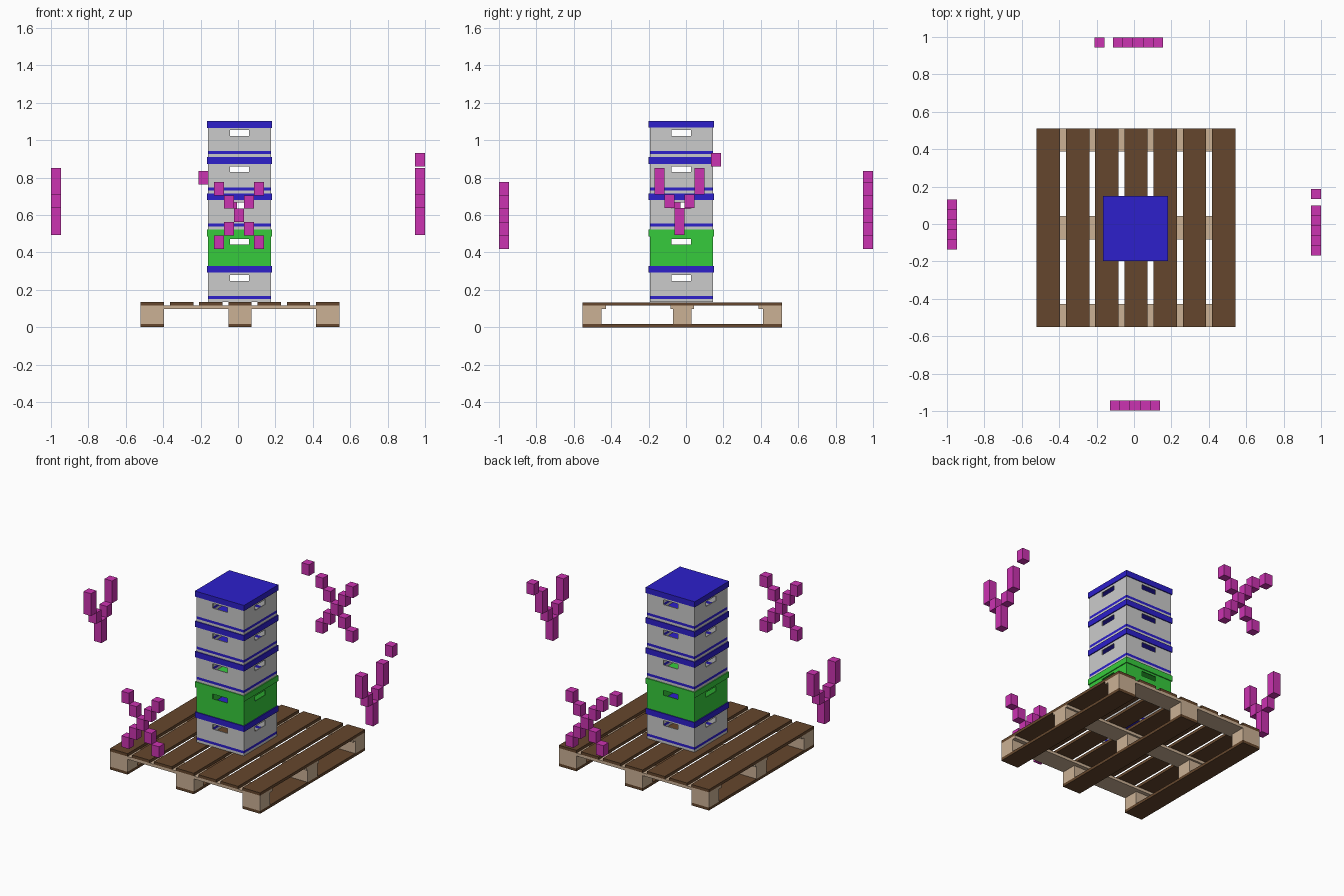
import bpy, bmesh
from mathutils import Matrix, Vector

if "Cube" in bpy.data.objects:
    bpy.data.objects.remove(bpy.data.objects["Cube"])


def material(name, rgb):
    m = bpy.data.materials.new(name)
    m.diffuse_color = (*rgb, 1)
    m.use_nodes = True
    m.node_tree.nodes["Principled BSDF"].inputs["Base Color"].default_value = m.diffuse_color
    return m


GREY = material("light_grey", (0.60, 0.60, 0.60))
BLUE = material("blue", (0.026, 0.014, 0.60))
GREEN = material("green", (0.037, 0.60, 0.045))
BROWN = material("brown_wood", (0.13, 0.062, 0.026))
TAN = material("tan_wood", (0.60, 0.44, 0.30))
MAGENTA = material("magenta", (0.60, 0.033, 0.44))


def finish(name, bm, *mats):
    me = bpy.data.meshes.new(name)
    bm.to_mesh(me)
    bm.free()
    for m in mats:
        me.materials.append(m)
    ob = bpy.data.objects.new(name, me)
    bpy.context.collection.objects.link(ob)
    return ob


def boxes(name, mat, items):
    """One object made of (centre, size) boxes."""
    bm = bmesh.new()
    for c, s in items:
        bmesh.ops.create_cube(bm, size=1, matrix=Matrix.Translation(c) @ Matrix.Diagonal((*s, 1)))
    return finish(name, bm, mat)


# Pallet
PX, PY, W = 0.011, -0.02, 1.063
SLAT = 0.125
cols = [PX + k * (W - SLAT) / 2 for k in (-1, 0, 1)]
rows = [PY + k * (W - SLAT) / 2 for k in (-1, 0, 1)]
block_rows = [PY + k * (W - 0.10) / 2 for k in (-1, 0, 1)]
boxes("pallet_top_slats", BROWN,
      [((PX + i * (W - SLAT) / 6, PY, 0.125), (SLAT, W, 0.018)) for i in range(-3, 4)])
boxes("pallet_cross_boards", TAN, [((PX, y, 0.107), (W, SLAT, 0.018)) for y in rows])
boxes("pallet_blocks", TAN, [((x, y, 0.058), (SLAT, 0.10, 0.08)) for x in cols for y in block_rows])
boxes("pallet_bottom_boards", BROWN, [((x, PY, 0.009), (SLAT, W, 0.018)) for x in cols])

# Stack of open-bottomed boxes with hand slots in all four sides
CX, CY, HALF, LID = 0.008, -0.025, 0.168, 0.174
PITCH, LID_H, SLOT = 0.1935, 0.036, 0.052


def crate_walls(name, z0, mats):
    top = z0 + PITCH
    us = [-HALF, -SLOT, SLOT, HALF]
    zs = [z0, z0 + 0.016, z0 + 0.032, top - 0.08, top - 0.049, top - LID_H]
    bm = bmesh.new()
    for q in range(4):
        rot = Matrix.Translation((CX, CY, 0)) @ Matrix.Rotation(q * 1.5707963, 4, 'Z')
        grid = [[bm.verts.new(rot @ Vector((u, -HALF, z))) for u in us] for z in zs]
        for r in range(5):
            for c in range(3):
                if (r, c) == (3, 1):      # hand slot
                    continue
                f = bm.faces.new((grid[r][c], grid[r][c + 1], grid[r + 1][c + 1], grid[r + 1][c]))
                f.material_index = 1 if r == 1 and len(mats) > 1 else 0   # stripe near the foot
    bmesh.ops.remove_doubles(bm, verts=bm.verts, dist=1e-4)
    ob = finish(name, bm, *mats)
    sol = ob.modifiers.new("thickness", 'SOLIDIFY')
    sol.thickness, sol.offset = 0.006, -1


for i in range(5):
    z0 = 0.135 + i * PITCH
    green = i == 1
    label = "green_box" if green else f"grey_box_{i + 1}"
    crate_walls(label + "_walls", z0, [GREEN] if green else [GREY, BLUE])
    boxes(label + "_lid", GREEN if green else BLUE,
          [((CX, CY, z0 + PITCH - LID_H / 2), (2 * LID, 2 * LID, LID_H))])

# Floating side markers made of small blocks: (sideways step, row, rows tall)
CROSS = [(0, 0, 1)] + [(a * k, b * k, 1) for k in (1, 2) for a in (-1, 1) for b in (-1, 1)]
FORK = [(0, -1.5, 2), (-1, 0, 1), (1, 0, 1), (-2, 1.5, 2), (2, 1.5, 2)]
U, H, OUT = 0.0534, 0.0714, 0.97


def marker(name, pattern, side, along_x, shift, z, extra=None):
    spots = [(shift + u * U, z + r * H, H * n) for u, r, n in pattern]
    if extra:
        spots.append((*extra, H))
    boxes(name, MAGENTA,
          [((u, side * OUT, h) if along_x else (side * (OUT + 0.003), u, h), (U, U, t))
           for u, h, t in spots])


marker("front_cross_marker", CROSS, -1, True, 0.005, 0.598)
marker("back_cross_marker", CROSS, 1, True, 0.021, 0.598, (-0.184, 0.80))
marker("left_fork_marker", FORK, -1, False, -0.002, 0.673)
marker("right_fork_marker", FORK, 1, False, -0.034, 0.673, (0.16, 0.895))
